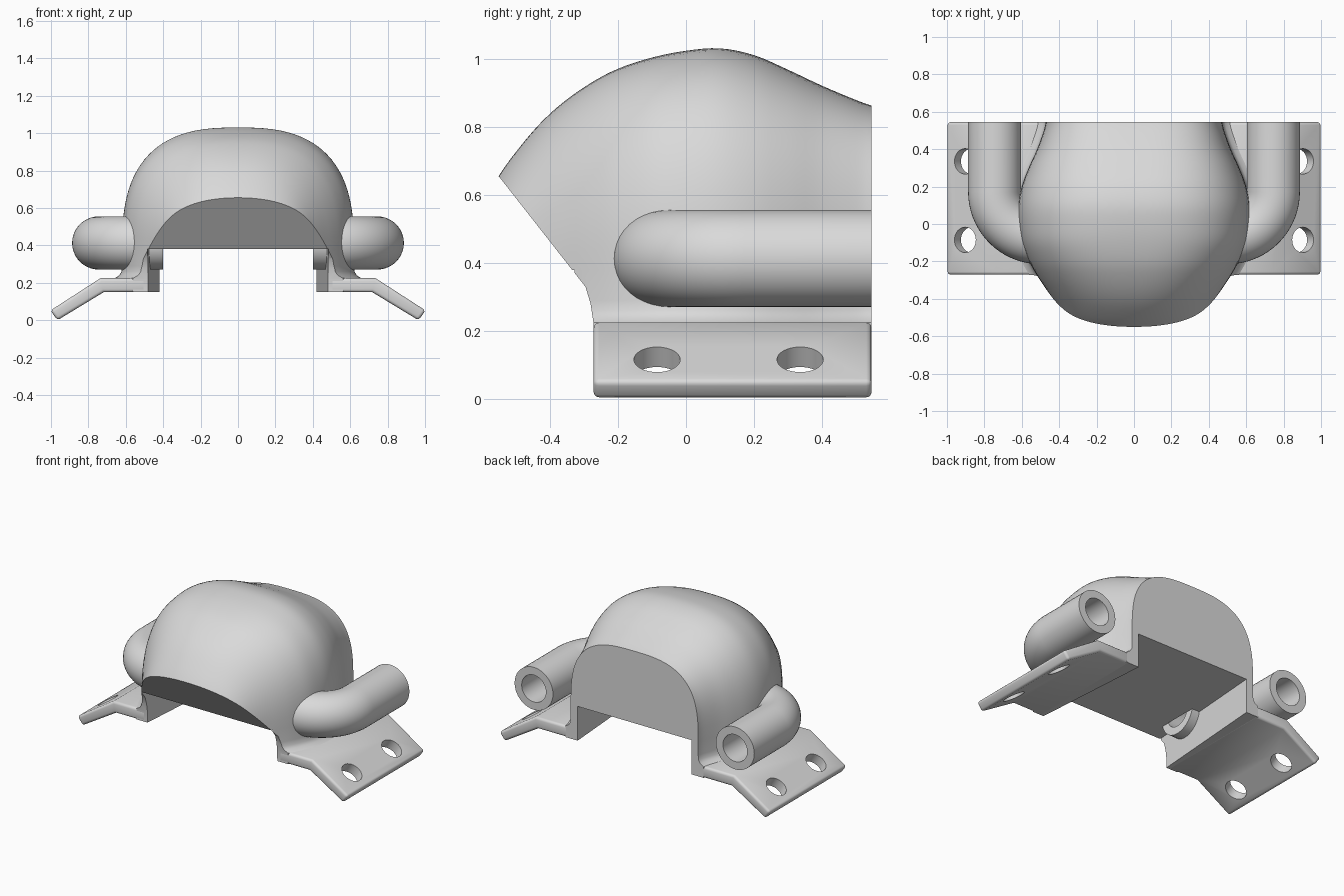
import bpy, bmesh, math
from mathutils import Vector, Matrix

cube = bpy.data.objects.get("Cube")
if cube:
    bpy.data.objects.remove(cube, do_unlink=True)

grey = bpy.data.materials.new("plain_grey")
grey.use_nodes = True
grey.diffuse_color = (0.7, 0.7, 0.7, 1)
grey.node_tree.nodes["Principled BSDF"].inputs["Base Color"].default_value = (0.7, 0.7, 0.7, 1)

BACK = 0.545


def finish(name, bm):
    bmesh.ops.recalc_face_normals(bm, faces=bm.faces)
    mesh = bpy.data.meshes.new(name)
    bm.to_mesh(mesh)
    bm.free()
    mesh.materials.append(grey)
    obj = bpy.data.objects.new(name, mesh)
    bpy.context.collection.objects.link(obj)
    return obj


def select(obj):
    bpy.ops.object.select_all(action='DESELECT')
    obj.select_set(True)
    bpy.context.view_layer.objects.active = obj


def apply_mod(obj, mod):
    select(obj)
    bpy.ops.object.modifier_apply(modifier=mod.name)


def cut(obj, cutter):
    mod = obj.modifiers.new("cut", 'BOOLEAN')
    mod.operation = 'DIFFERENCE'
    mod.solver = 'EXACT'
    mod.object = cutter
    cutter.hide_render = True
    apply_mod(obj, mod)
    bpy.data.objects.remove(cutter, do_unlink=True)


def smooth(obj, degrees=35):
    select(obj)
    bpy.ops.object.shade_smooth_by_angle(angle=math.radians(degrees))


def loft(name, rings, loop=False):
    """Skin closed rings; cap the ends, or join last to first."""
    bm = bmesh.new()
    rows = [[bm.verts.new(p) for p in ring] for ring in rings]
    pairs = list(zip(rows, rows[1:]))
    if loop:
        pairs.append((rows[-1], rows[0]))
    else:
        bm.faces.new(rows[0])
        bm.faces.new(rows[-1])
    for a, b in pairs:
        for i in range(len(a)):
            j = (i + 1) % len(a)
            bm.faces.new((a[i], a[j], b[j], b[i]))
    return finish(name, bm)


def catmull(keys, steps):
    out = []
    for i in range(len(keys) - 1):
        p = [Vector(keys[max(0, min(len(keys) - 1, i + k))]) for k in (-1, 0, 1, 2)]
        for s in range(steps):
            t = s / steps
            out.append(0.5 * (2 * p[1] + (p[2] - p[0]) * t
                       + (2 * p[0] - 5 * p[1] + 4 * p[2] - p[3]) * t ** 2
                       + (3 * p[1] - p[0] - 3 * p[2] + p[3]) * t ** 3))
    return out + [Vector(keys[-1])]


# Domed body: rounded sections (y, half width, top height, roundness)
stations = [
    (-0.6, 0.28, 0.57, 2.1), (-0.55, 0.33, 0.655, 2.1), (-0.5, 0.37, 0.725, 2.2),
    (-0.43, 0.415, 0.808, 2.3), (-0.36, 0.462, 0.872, 2.4), (-0.28, 0.515, 0.928, 2.5),
    (-0.2, 0.56, 0.97, 2.6), (-0.1, 0.6, 1.003, 2.7), (0, 0.617, 1.023, 2.7),
    (0.1, 0.618, 1.03, 2.7), (0.2, 0.6, 1.01, 2.7), (0.3, 0.563, 0.967, 2.8),
    (0.4, 0.518, 0.92, 2.9), (0.5, 0.482, 0.878, 3), (BACK, 0.472, 0.862, 3)]
SHOULDER = 0.38


def body_ring(y, w, top, n):
    foot = [(w + 0.04, 0.151), (w + 0.04, 0.225), (w + 0.015, 0.24), (w + 0.003, 0.26), (w, 0.29)]
    ring = [(x, y, z) for x, z in foot]
    for i in range(49):
        a = math.pi * i / 48
        c, s = math.cos(a), max(0, math.sin(a))
        ring.append((math.copysign(w * abs(c) ** (2 / n), c), y,
                     SHOULDER + (top - SHOULDER) * s ** (2 / n)))
    return ring + [(-x, y, z) for x, z in reversed(foot)]


body = loft("domed_body", [body_ring(*k) for k in catmull(stations, 4)])

# Sloping front underside and end of the side walls
front = [(-0.269, -0.1), (-0.271, 0.22), (-0.28, 0.28), (-0.295, 0.33),
         (-0.706, 0.854), (-1, 0.854), (-1, -0.1)]
cut(body, loft("front_cutter", [[(x, y, z) for y, z in front] for x in (-1, 1)]))

# Open channel underneath, narrowing to the back
channel = []
for y, w in ((-0.75, 0.515), (-0.27, 0.48), (BACK + 0.05, 0.417)):
    channel.append([(-w, y, 0), (w, y, 0), (w, y, SHOULDER), (-w, y, SHOULDER)])
cut(body, loft("channel_cutter", channel))


# Bent side pipes
def pipe_path(side, extra=0):
    cx, cy, r = 0.5, 0.172, 0.245
    pts = [((cx + r), BACK + extra, (0, -1))]
    for i in range(19):
        a = -math.pi / 2 * i / 18
        pts.append((cx + r * math.cos(a), cy + r * math.sin(a), (math.sin(a), -math.cos(a))))
    pts.append((0.4, cy - r, (-1, 0)))
    return [(x * side, y, (d[0] * side, d[1])) for x, y, d in pts]


def pipe_rings(path, r, segs=40):
    rings = []
    for x, y, (dx, dy) in path:
        ring = []
        for i in range(segs):
            a = math.tau * i / segs
            ring.append((x - dy * r * math.cos(a), y + dx * r * math.cos(a),
                         0.413 + r * math.sin(a)))
        rings.append(ring)
    return rings


# The arc tangent is measured along the sweep, from straight back to inward
def fixed_path(side, extra=0):
    path = pipe_path(side, extra)
    out = []
    for i, (x, y, _) in enumerate(path):
        a, b = path[max(0, i - 1)], path[min(len(path) - 1, i + 1)]
        d = Vector((b[0] - a[0], b[1] - a[1])).normalized()
        if i <= 1:
            d = Vector((0, -1))
        elif i >= len(path) - 2:
            d = Vector((-side, 0))
        out.append((x, y, (d.x, d.y)))
    return out


for side, label in ((1, "left"), (-1, "right")):
    path = fixed_path(side)
    cut(body, loft("bore_cutter", pipe_rings(path, 0.09)))
    pipe = loft(label + "_pipe",
                pipe_rings(path, 0.142) + pipe_rings(path, 0.09)[::-1], loop=True)
    smooth(pipe)

    # Mounting flange with a sloping outer plate
    outline = [(0.49, 0.15), (0.718, 0.15), (0.965, 0), (1.003, 0.052), (0.735, 0.225), (0.49, 0.225)]
    flange = loft(label + "_flange",
                  [[(x * side, y, z) for x, z in outline] for y in (-0.271, BACK)])
    bevel = flange.modifiers.new("round", 'BEVEL')
    bevel.width = 0.016
    bevel.segments = 3
    bevel.limit_method = 'ANGLE'
    bevel.angle_limit = math.radians(50)
    apply_mod(flange, bevel)

    # Bolt holes square to the slope
    for y in (-0.085, 0.335):
        bm = bmesh.new()
        bmesh.ops.create_cone(bm, cap_ends=True, segments=32, radius1=0.068, radius2=0.068, depth=0.4,
                              matrix=Matrix.Translation((0.885 * side, y, 0.088))
                              @ Matrix.Rotation(side * math.radians(32), 4, 'Y'))
        cut(flange, finish("hole_cutter", bm))
    smooth(flange)

smooth(body)
